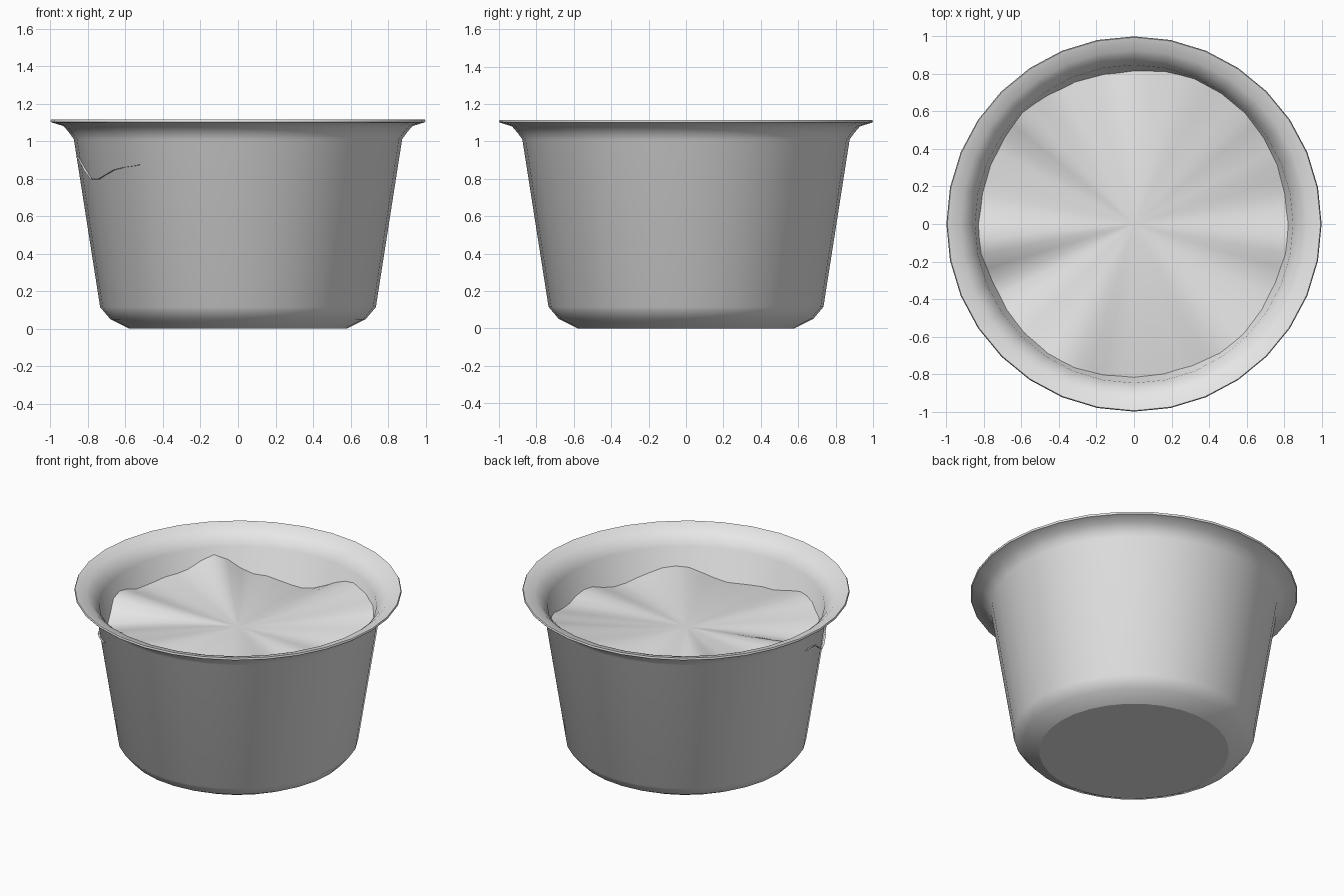
import bpy, bmesh, math

if "Cube" in bpy.data.objects:
    bpy.data.objects.remove(bpy.data.objects["Cube"])

SIDES = 32
metal = bpy.data.materials.new("plain_grey")
metal.diffuse_color = (0.8, 0.8, 0.8, 1)
metal.use_nodes = True
metal.node_tree.nodes["Principled BSDF"].inputs["Base Color"].default_value = metal.diffuse_color


def finish(bm, name):
    mesh = bpy.data.meshes.new(name)
    bm.to_mesh(mesh)
    bm.free()
    mesh.materials.append(metal)
    obj = bpy.data.objects.new(name, mesh)
    bpy.context.collection.objects.link(obj)
    return obj


def bridge(bm, a, b):
    n = len(a)
    for i in range(n):
        bm.faces.new((a[i], a[(i + 1) % n], b[(i + 1) % n], b[i])).smooth = True


def wall_radius(z):
    return 0.735 + 0.1564 * (z - 0.115)


# Pot: outside profile, rolled rim, then inside profile down to the floor
profile = [(0.58, 0), (0.68, 0.05), (0.735, 0.115), (0.875, 1.01),
           (0.9, 1.045), (0.93, 1.08), (0.995, 1.1), (1.0, 1.107), (0.995, 1.115),
           (0.925, 1.095), (0.885, 1.06), (0.848, 1.01),
           (0.705, 0.125), (0.66, 0.07), (0.57, 0.03)]
bm = bmesh.new()
rings = []
for r, z in profile:
    rings.append([bm.verts.new((r * math.cos(math.tau * i / SIDES),
                                r * math.sin(math.tau * i / SIDES), z))
                  for i in range(SIDES)])
for a, b in zip(rings, rings[1:]):
    bridge(bm, a, b)
bottom = bm.faces.new(list(reversed(rings[0])))
floor = bm.faces.new(rings[-1])
for e in list(bottom.edges) + list(floor.edges):
    e.smooth = False
for k in (6, 8):  # crisp rim
    for i in range(SIDES):
        bm.edges.get((rings[k][i], rings[k][(i + 1) % SIDES])).smooth = False
finish(bm, "pot")

# Contents: uneven surface, edge height given by angle in degrees
heights = [(8, 0.83), (30, 0.89), (45, 0.94), (67, 0.95), (97, 0.79), (118, 0.84),
           (135, 0.965), (150, 0.88), (171, 0.86), (187, 0.92), (205, 0.79),
           (225, 0.86), (243, 0.9), (267, 0.82), (286, 0.8), (309, 0.89),
           (337, 0.81), (353, 0.865), (368, 0.83)]


def edge_height(deg):
    if deg < heights[0][0]:
        deg += 360
    for (a, za), (b, zb) in zip(heights, heights[1:]):
        if a <= deg <= b:
            t = (deg - a) / (b - a)
            t = t * t * (3 - 2 * t)
            return za + (zb - za) * t
    return heights[0][1]


bm = bmesh.new()
N = 64
rings = []
for f in (0.12, 0.3, 0.48, 0.64, 0.78, 0.9, 1.0):
    ring = []
    for i in range(N):
        deg = 360 * i / N
        a = math.radians(deg)
        ze = edge_height(deg)
        # the edge bulges just past the wall on one side
        past = 0.01 if 183 <= deg <= 236 else -0.016
        r = f * (wall_radius(ze) + past)
        z = 0.865 + (ze - 0.865) * f ** 1.8
        ring.append(bm.verts.new((r * math.cos(a), r * math.sin(a), z)))
    rings.append(ring)
for a, b in zip(rings, rings[1:]):
    bridge(bm, b, a)
centre = bm.verts.new((0, 0, 0.865))
for i in range(N):
    bm.faces.new((centre, rings[0][i], rings[0][(i + 1) % N])).smooth = True
bmesh.ops.recalc_face_normals(bm, faces=bm.faces)
if sum(f.normal.z for f in bm.faces) < 0:
    bmesh.ops.reverse_faces(bm, faces=bm.faces)
finish(bm, "contents")
